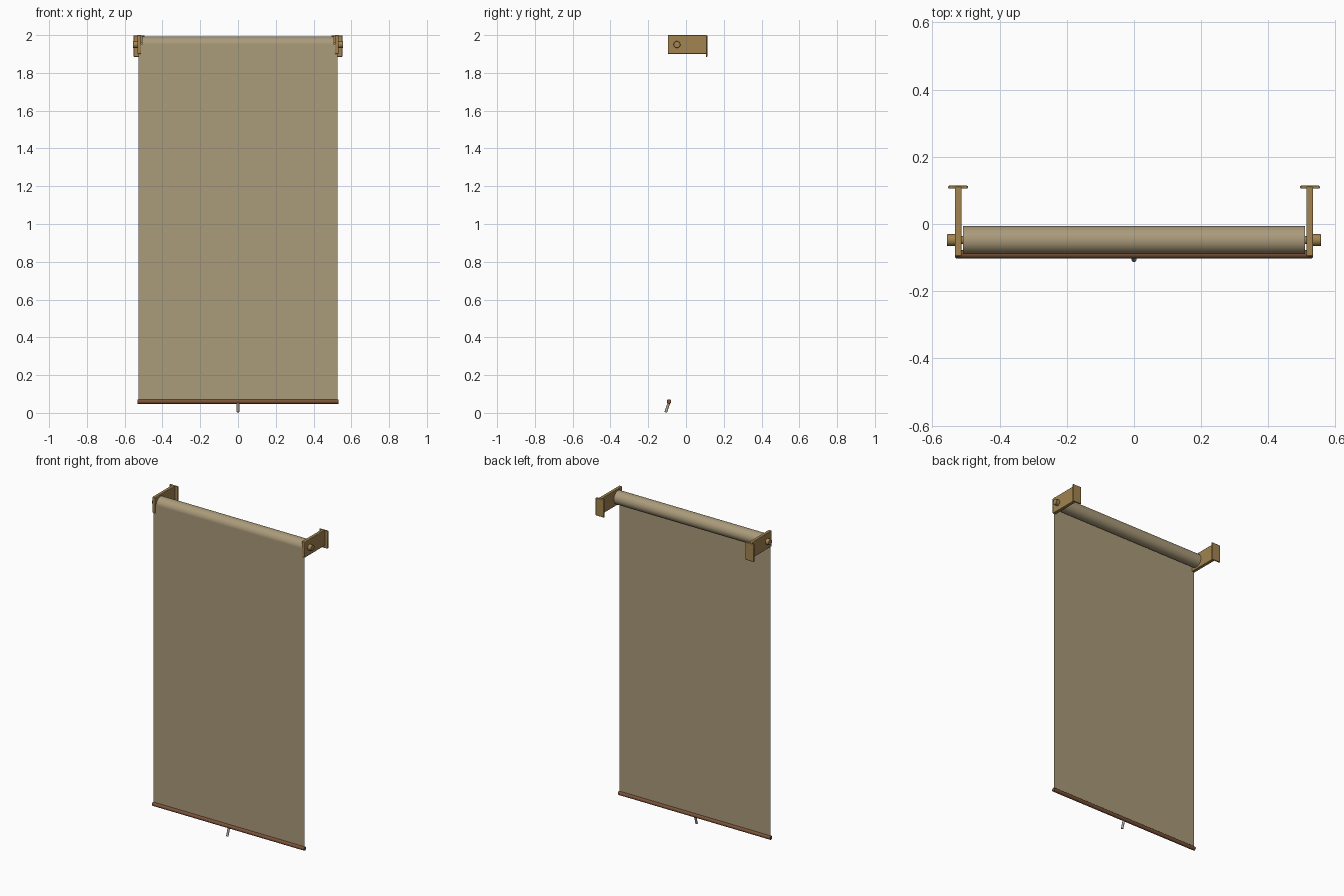
import bpy, math
from mathutils import Vector

if "Cube" in bpy.data.objects:
    bpy.data.objects.remove(bpy.data.objects["Cube"])


def material(name, rgb):
    m = bpy.data.materials.new(name)
    m.diffuse_color = (*rgb, 1)
    m.use_nodes = True
    m.node_tree.nodes["Principled BSDF"].inputs["Base Color"].default_value = m.diffuse_color
    return m


brass = material("brass", (0.36, 0.23, 0.08))
cloth = material("cloth", (0.40, 0.325, 0.195))
wood = material("wood", (0.20, 0.085, 0.04))
cord = material("cord", (0.45, 0.38, 0.30))

ROLL_Y, ROLL_Z = -0.048, 1.95


def finish(name, mat, bevel=0, segments=2):
    ob = bpy.context.object
    ob.name = name
    ob.data.materials.append(mat)
    bpy.ops.object.transform_apply(location=False, rotation=True, scale=True)
    if bevel:
        b = ob.modifiers.new("bevel", "BEVEL")
        b.width, b.segments = bevel, segments
    bpy.ops.object.shade_smooth_by_angle(angle=math.radians(35))
    return ob


def box(name, lo, hi, mat, bevel):
    lo, hi = Vector(lo), Vector(hi)
    bpy.ops.mesh.primitive_cube_add(size=1, location=(lo + hi) / 2)
    bpy.context.object.scale = hi - lo
    return finish(name, mat, bevel)


def rod(name, a, b, r, mat, bevel=0, sides=32):
    a, b = Vector(a), Vector(b)
    d = b - a
    bpy.ops.mesh.primitive_cylinder_add(vertices=sides, radius=r, depth=d.length, location=(a + b) / 2)
    bpy.context.object.rotation_euler = d.to_track_quat('Z', 'Y').to_euler()
    return finish(name, mat, bevel)


# Wall brackets: side arm, wall plate and axle with outer cap
for side, s in (("left", -1), ("right", 1)):
    x0, x1 = sorted((s * 0.513, s * 0.533))
    box(side + "_bracket_arm", (x0, -0.096, 1.9), (x1, 0.11, 2.0), brass, 0.003)
    x0, x1 = sorted((s * 0.494, s * 0.553))
    box(side + "_wall_plate", (x0, 0.105, 1.885), (x1, 0.114, 1.998), brass, 0.003)
    rod(side + "_axle_cap", (s * 0.53, ROLL_Y, ROLL_Z), (s * 0.556, ROLL_Y, ROLL_Z), 0.018, brass, 0.002)
    rod(side + "_axle", (s * 0.50, ROLL_Y, ROLL_Z), (s * 0.52, ROLL_Y, ROLL_Z), 0.012, brass)

# Rolled cloth tube
rod("roller", (-0.509, ROLL_Y, ROLL_Z), (0.509, ROLL_Y, ROLL_Z), 0.042, cloth, sides=48)

# Hanging cloth sheet, tangent to the front of the roller
bpy.ops.mesh.primitive_plane_add(size=1, location=(0, -0.09, (1.95 + 0.06) / 2))
bpy.context.object.scale = (1.056, 1.89, 1)
bpy.context.object.rotation_euler = (math.pi / 2, 0, 0)
finish("shade_cloth", cloth)

# Wooden bottom bar and pull
rod("bottom_bar", (-0.532, -0.09, 0.06), (0.532, -0.09, 0.06), 0.012, wood, 0.002)
rod("pull", (0, -0.088, 0.062), (0, -0.107, 0.003), 0.007, cord, 0.0015, sides=20)
